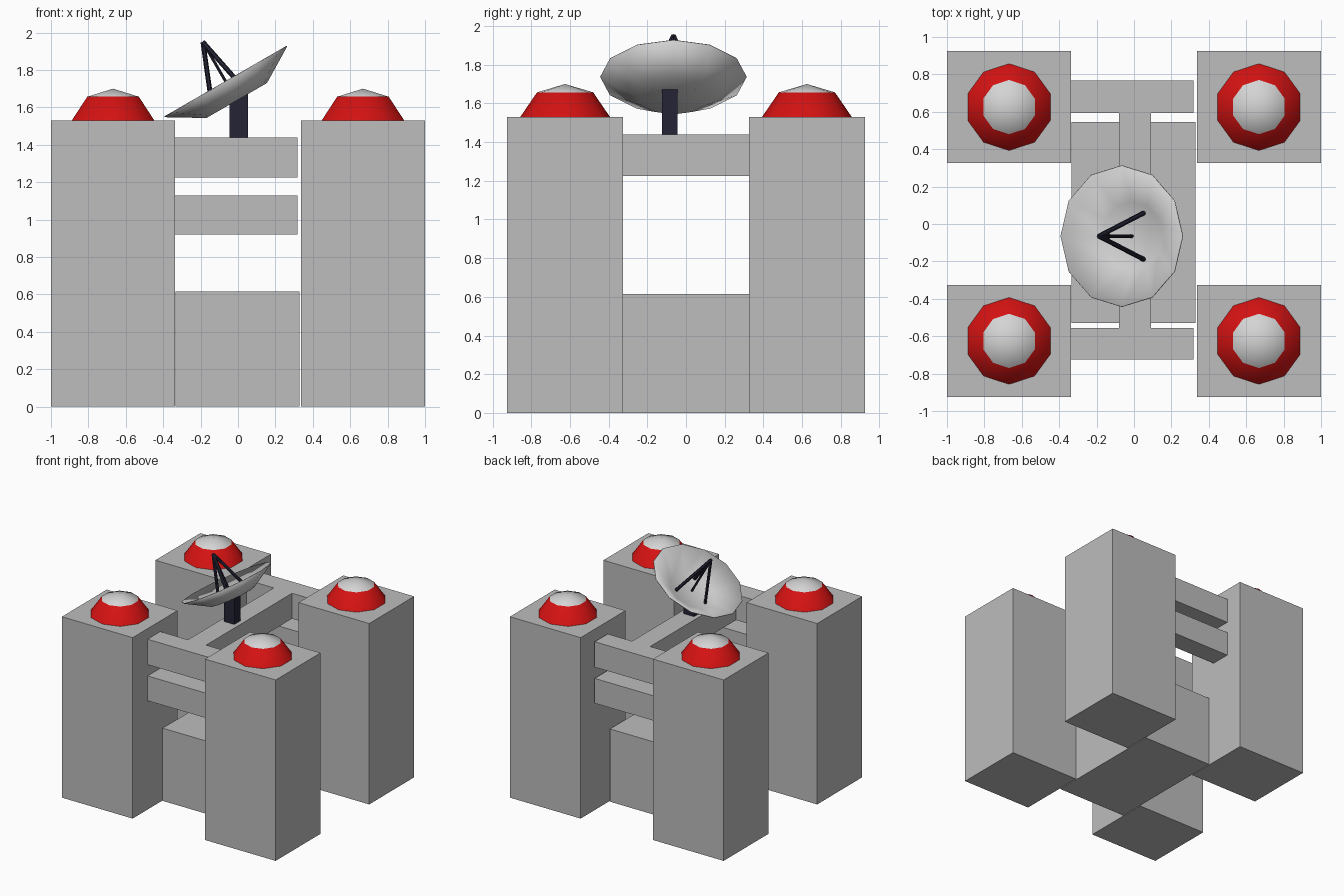
import bpy
import bmesh
from math import radians, pi, sin, cos
from mathutils import Matrix, Vector

cube = bpy.data.objects.get("Cube")
if cube:
    bpy.data.objects.remove(cube, do_unlink=True)


def material(name, rgb):
    mat = bpy.data.materials.new(name)
    mat.use_nodes = True
    mat.diffuse_color = (*rgb, 1)
    mat.node_tree.nodes["Principled BSDF"].inputs["Base Color"].default_value = (*rgb, 1)
    return mat


concrete = material("concrete grey", (0.51, 0.51, 0.51))
pale = material("pale grey", (0.66, 0.66, 0.66))
red = material("signal red", (0.66, 0.006, 0.006))
navy = material("dark navy", (0.017, 0.017, 0.035))


def finish(name, bm, mats, smooth=False):
    bmesh.ops.recalc_face_normals(bm, faces=bm.faces)
    mesh = bpy.data.meshes.new(name)
    bm.to_mesh(mesh)
    bm.free()
    for mat in mats:
        mesh.materials.append(mat)
    obj = bpy.data.objects.new(name, mesh)
    bpy.context.collection.objects.link(obj)
    if smooth:
        bpy.ops.object.select_all(action="DESELECT")
        obj.select_set(True)
        bpy.context.view_layer.objects.active = obj
        bpy.ops.object.shade_smooth_by_angle(angle=radians(40))
    return obj


def add_box(bm, x, y, z):
    size = Matrix.Diagonal((x[1] - x[0], y[1] - y[0], z[1] - z[0], 1))
    mid = Vector((sum(x) / 2, sum(y) / 2, sum(z) / 2))
    return bmesh.ops.create_cube(bm, size=1, matrix=Matrix.Translation(mid) @ size)["verts"]


def box(name, x, y, z, mat):
    bm = bmesh.new()
    add_box(bm, x, y, z)
    return finish(name, bm, [mat])


def add_ring(bm, sides, radius, z):
    return [bm.verts.new((radius * sin(2 * pi * i / sides),
                          radius * cos(2 * pi * i / sides), z)) for i in range(sides)]


def bridge(bm, low, high):
    n = len(low)
    return [bm.faces.new((low[i], low[(i + 1) % n], high[(i + 1) % n], high[i]))
            for i in range(n)]


# Four corner towers, each with a red beacon and a pale cap
for side, sx in (("left", 1), ("right", -1)):
    for end, sy in (("front", -1), ("back", 1)):
        xs = sorted((sx * 0.338, sx))
        ys = sorted((sy * 0.325, sy * 0.925))
        box(f"{end}_{side}_tower", xs, ys, (0, 1.53), concrete)

        bm = bmesh.new()
        foot = add_ring(bm, 10, 0.232, 0)
        shoulder = add_ring(bm, 10, 0.145, 0.127)
        bridge(bm, foot, shoulder)
        bm.faces.new(foot)
        tip = bm.verts.new((0, 0, 0.17))
        for i in range(10):
            bm.faces.new((shoulder[i], shoulder[(i + 1) % 10], tip)).material_index = 1
        beacon = finish(f"{end}_{side}_beacon", bm, [red, pale], smooth=True)
        beacon.location = (sx * 0.668, sy * 0.625, 1.53)

# Central base block
box("base_block", (-0.333, 0.33), (-0.53, 0.545), (0, 0.615), concrete)

# Cross bars at both ends and the beam joining the upper pair
for end, ys in (("front", (-0.725, -0.555)), ("back", (0.593, 0.766))):
    box(f"{end}_upper_bar", (-0.34, 0.318), ys, (1.225, 1.44), concrete)
    box(f"{end}_lower_bar", (-0.34, 0.318), ys, (0.92, 1.13), concrete)
box("centre_beam", (-0.08, 0.09), (-0.555, 0.593), (1.225, 1.44), concrete)

# Dish frame: tilted 30 degrees, opening up towards the right side
tilt = Matrix.Translation((-0.065, -0.065, 1.737)) @ Matrix.Rotation(radians(-30), 4, "Y")
depth = 0.116

# Dish: shallow twelve-sided bowl with a flat bottom
bm = bmesh.new()
bottom = add_ring(bm, 12, 0.187, -depth)
rim = add_ring(bm, 12, 0.379, 0)
bridge(bm, bottom, rim)
bm.faces.new(bottom)
dish = finish("dish", bm, [pale], smooth=True)
# keep the shell's outer side facing away from the bowl
if dish.data.polygons[-1].normal.z > 0:
    dish.data.flip_normals()
dish.matrix_world = tilt
shell = dish.modifiers.new("shell", "SOLIDIFY")
shell.thickness = 0.005
shell.offset = -1

# Post: its top is sloped to meet the dish bottom
bm = bmesh.new()
for v in add_box(bm, (-0.045, 0.053), (-0.125, -0.043), (1.44, 1.64)):
    if v.co.z > 1.5:
        v.co.z = 1.64 + (v.co.x + 0.007) * 0.577
finish("dish_post", bm, [navy])


# Feed struts: three legs and a central rod meeting above the bowl
def strut(name, start, end, radius):
    bm = bmesh.new()
    axis = end - start
    turn = axis.to_track_quat("Z", "Y").to_matrix().to_4x4()
    bmesh.ops.create_cone(bm, cap_ends=True, segments=6, radius1=radius, radius2=radius,
                          depth=axis.length,
                          matrix=Matrix.Translation((start + end) / 2) @ turn)
    finish(name, bm, [navy]).matrix_world = tilt


apex = Vector((0, 0, 0.245))
floor = -depth + 0.004
for i, name in enumerate(("lower_strut", "front_strut", "back_strut")):
    a = pi + i * 2 * pi / 3
    strut(name, Vector((0.144 * cos(a), 0.144 * sin(a), floor)), apex, 0.013)
strut("centre_strut", Vector((0, 0, floor)), apex, 0.009)
